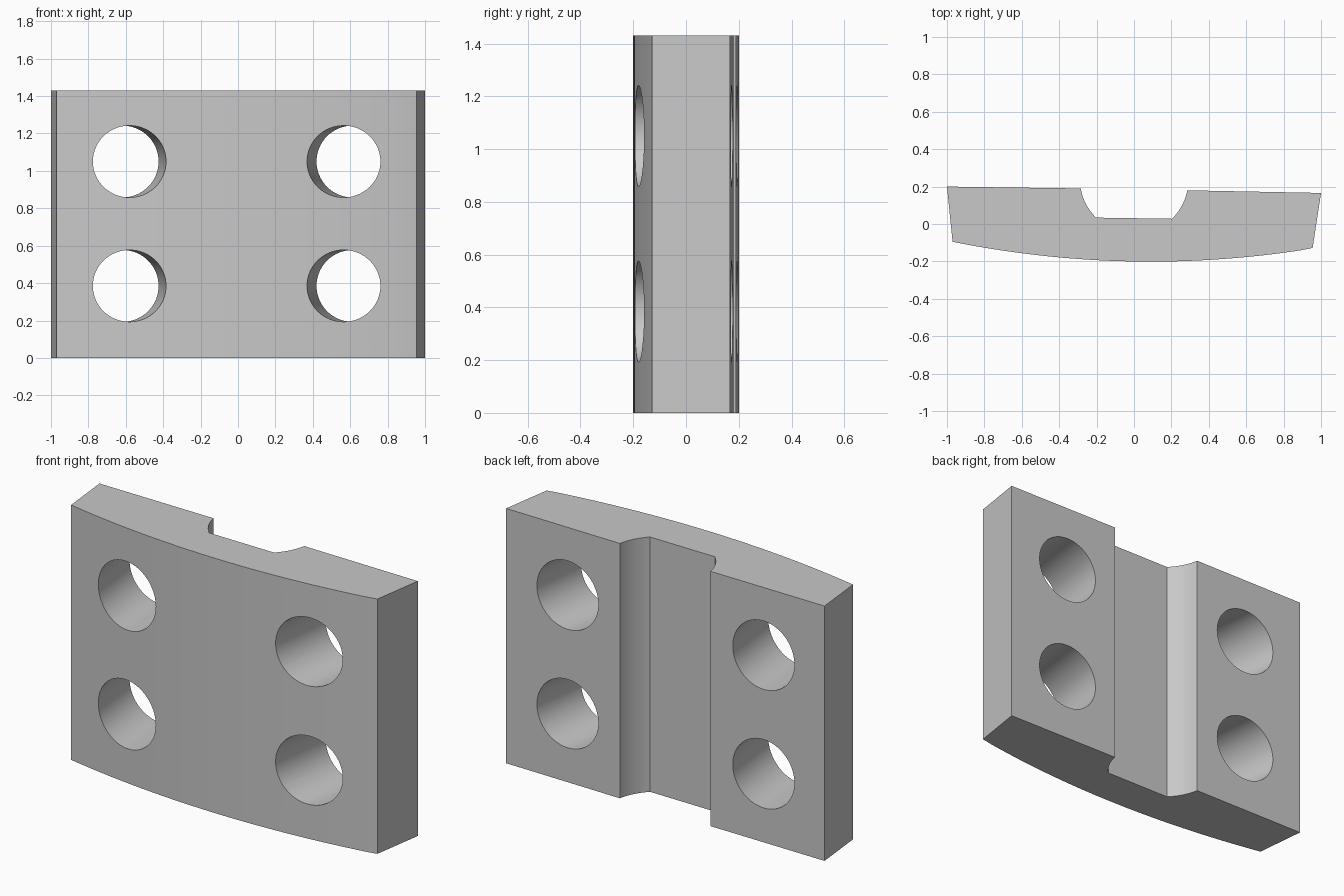
import bpy, bmesh, math
from mathutils import Vector

cube = bpy.data.objects.get("Cube")
if cube:
    bpy.data.objects.remove(cube, do_unlink=True)

HEIGHT = 1.43
HOLE_RADIUS = 0.192

grey = bpy.data.materials.new("plain grey")
grey.use_nodes = True
grey.diffuse_color = (0.58, 0.58, 0.58, 1)
grey.node_tree.nodes["Principled BSDF"].inputs["Base Color"].default_value = grey.diffuse_color


def add_object(name, bm):
    mesh = bpy.data.meshes.new(name)
    bm.to_mesh(mesh)
    bm.free()
    mesh.materials.append(grey)
    obj = bpy.data.objects.new(name, mesh)
    bpy.context.collection.objects.link(obj)
    return obj


def arc(center, start, end, steps):
    """Points on a circle about center, from start to end."""
    c, a, b = Vector(center), Vector(start), Vector(end)
    radius = (a - c).length
    a0 = math.atan2(a.y - c.y, a.x - c.x)
    a1 = math.atan2(b.y - c.y, b.x - c.x)
    inner = [a0 + (a1 - a0) * i / steps for i in range(1, steps)]
    return [a] + [c + radius * Vector((math.cos(t), math.sin(t))) for t in inner] + [b]


# Plan outline: bowed front, leaning sides, flat back with a round-sided groove
profile = arc((0.09, 5.15), (-0.97, -0.095), (0.955, -0.128), 32)
profile += [Vector((1, 0.166))]
profile += arc((0, 0.235), (0.285, 0.18), (0.203, 0.028), 10)
profile += arc((0, 0.24), (-0.203, 0.034), (-0.285, 0.19), 10)
profile += [Vector((-1, 0.2))]

bm = bmesh.new()
base = bm.faces.new([bm.verts.new((p.x, p.y, 0)) for p in profile])
top = bmesh.ops.extrude_face_region(bm, geom=[base])["geom"]
bmesh.ops.translate(bm, vec=(0, 0, HEIGHT),
                    verts=[g for g in top if isinstance(g, bmesh.types.BMVert)])
bmesh.ops.recalc_face_normals(bm, faces=bm.faces)
plate = add_object("grooved_plate", bm)

# Four bolt holes, splayed in line with the plate sides
bm = bmesh.new()
for front, back in (((-0.58, -0.158), (-0.618, 0.195)), ((0.565, -0.178), (0.613, 0.172))):
    front, back = Vector((*front, 0)), Vector((*back, 0))
    axis = (back - front).normalized()
    for z in (0.385, 1.05):
        place = axis.to_track_quat("Z", "Y").to_matrix().to_4x4()
        place.translation = (front + back) / 2 + Vector((0, 0, z))
        bmesh.ops.create_cone(bm, cap_ends=True, segments=64, radius1=HOLE_RADIUS,
                              radius2=HOLE_RADIUS, depth=1, matrix=place)
cutter = add_object("hole_cutter", bm)
cutter.hide_render = True

cut = plate.modifiers.new("bolt_holes", "BOOLEAN")
cut.operation = "DIFFERENCE"
cut.solver = "EXACT"
cut.object = cutter

bpy.ops.object.select_all(action="DESELECT")
bpy.context.view_layer.objects.active = plate
plate.select_set(True)
bpy.ops.object.modifier_apply(modifier=cut.name)
bpy.data.objects.remove(cutter, do_unlink=True)
bpy.ops.object.shade_smooth_by_angle()
